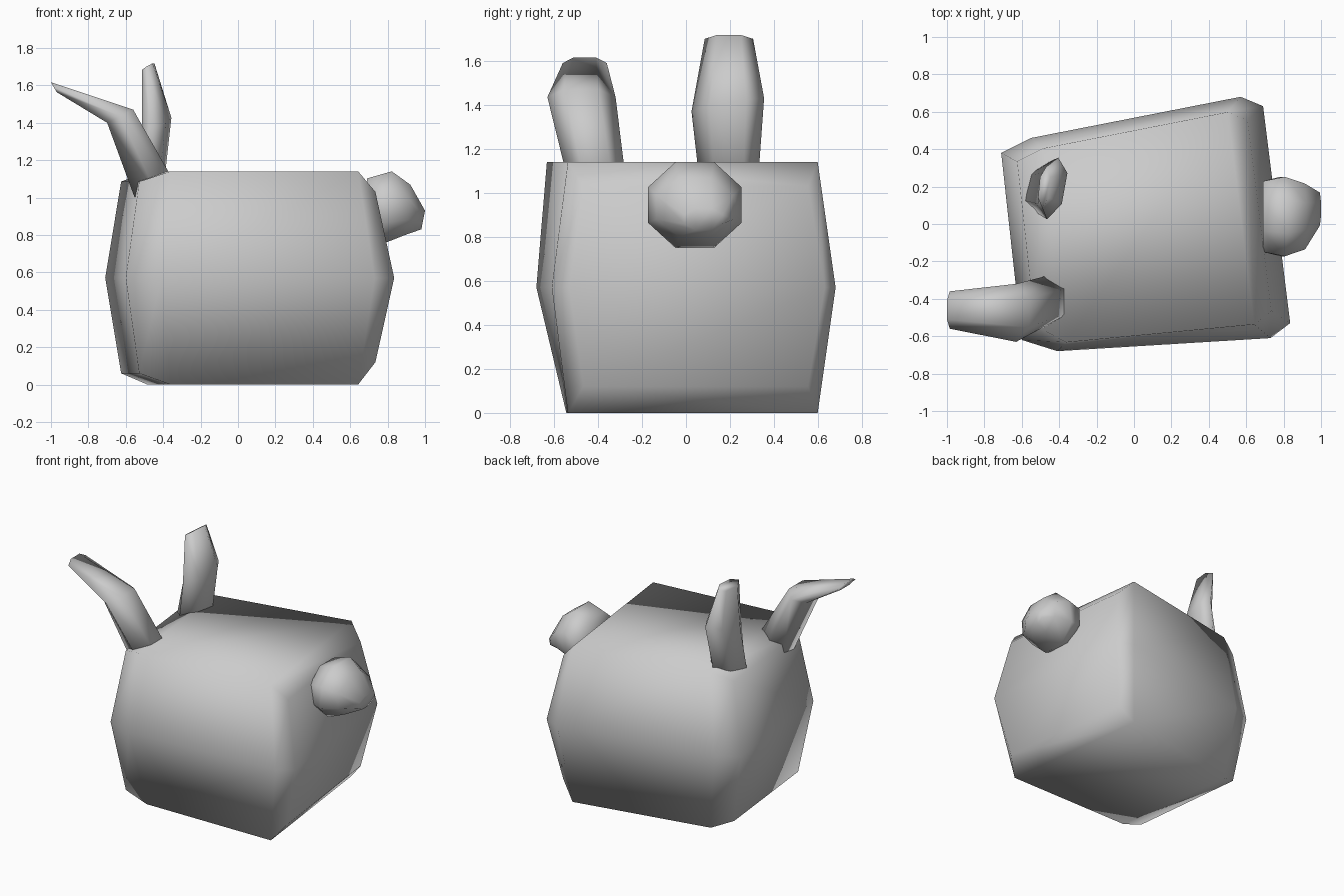
import bpy, bmesh
from math import cos, sin, pi, radians
from mathutils import Vector

cube = bpy.data.objects.get("Cube")
if cube:
    bpy.data.objects.remove(cube, do_unlink=True)

GREY = (0.6, 0.6, 0.6, 1)
grey = bpy.data.materials.new("plain grey")
grey.use_nodes = True
grey.diffuse_color = GREY
grey.node_tree.nodes["Principled BSDF"].inputs["Base Color"].default_value = GREY


def loft(name, rings):
    """Skin a list of equal-length point rings and close both ends."""
    bm = bmesh.new()
    loops = [[bm.verts.new(p) for p in ring] for ring in rings]
    for a, b in zip(loops, loops[1:]):
        for i in range(len(a)):
            j = (i + 1) % len(a)
            bm.faces.new((a[i], a[j], b[j], b[i]))
    # each end is folded along a line between opposite points
    for end in (loops[0], loops[-1]):
        half = len(end) // 2 + 1
        bm.faces.new(end[1:half + 1])
        bm.faces.new(end[half:] + end[:2])
    bmesh.ops.recalc_face_normals(bm, faces=bm.faces)
    for face in bm.faces:
        face.smooth = True
    mesh = bpy.data.meshes.new(name)
    bm.to_mesh(mesh)
    bm.free()
    mesh.materials.append(grey)
    obj = bpy.data.objects.new(name, mesh)
    bpy.context.collection.objects.link(obj)
    return obj


def body_ring(front, back, low, high, front_low=0.88, front_high=0.88):
    """Six-sided section: widest at mid height, tapered at top and bottom."""
    (fx, fy), (bx, by) = front, back
    t, mid = 0.88, 0.57
    return [(fx * t, fy * front_low, low), (fx, fy, mid), (fx * t, fy * front_high, high),
            (bx * t, by * t, high), (bx, by, mid), (bx * t, by * t, low)]


def oval_ring(center, wide, thick, tilt, sides, start):
    """Oval section spanning a wide axis and a direction tilted in the xz plane."""
    u = Vector(wide)
    v = Vector((cos(radians(tilt)), 0, sin(radians(tilt)))) * thick
    angles = [start + 2 * pi * i / sides for i in range(sides)]
    return [Vector(center) + u * cos(a) + v * sin(a) for a in angles]


def oval_loft(name, sides, stations, start=0):
    return loft(name, [oval_ring(*s, sides, start) for s in stations])


# Barrel-like body, slightly skewed, with a narrowed plate at each end
loft("body", [
    body_ring((-0.60, -0.62), (-0.71, 0.38), 0.06, 1.085),
    body_ring((-0.41, -0.68), (-0.55, 0.46), 0.0, 1.14, 0.8, 0.93),
    body_ring((0.73, -0.61), (0.57, 0.68), 0.0, 1.14),
    body_ring((0.835, -0.53), (0.69, 0.63), 0.12, 1.03),
])

# Bent ear, folding outward
oval_loft("bent_ear", 6, [
    ((-0.44, -0.40, 1.03), (0, 0.13, 0), 0.135, 14),
    ((-0.63, -0.475, 1.435), (0, 0.155, 0), 0.09, 27),
    ((-0.985, -0.46, 1.59), (0, 0.1, 0), 0.035, 120),
])

# Upright ear
oval_loft("upright_ear", 6, [
    ((-0.50, 0.195, 1.02), (0.03, 0.13, 0), 0.1, 10),
    ((-0.435, 0.19, 1.40), (0.03, 0.165, 0.03), 0.075, 10),
    ((-0.48, 0.195, 1.70), (0.01, 0.11, 0), 0.038, 32),
])

# Round tail
oval_loft("tail", 8, [
    ((0.69, 0.04, 0.945), (0, 0.205, 0), 0.17, 90),
    ((0.795, 0.04, 0.945), (0, 0.23, 0), 0.213, 82),
    ((0.91, 0.04, 0.935), (0, 0.19, 0), 0.145, 85),
    ((0.99, 0.08, 0.88), (0, 0.095, 0), 0.055, 79),
], start=pi / 8)
